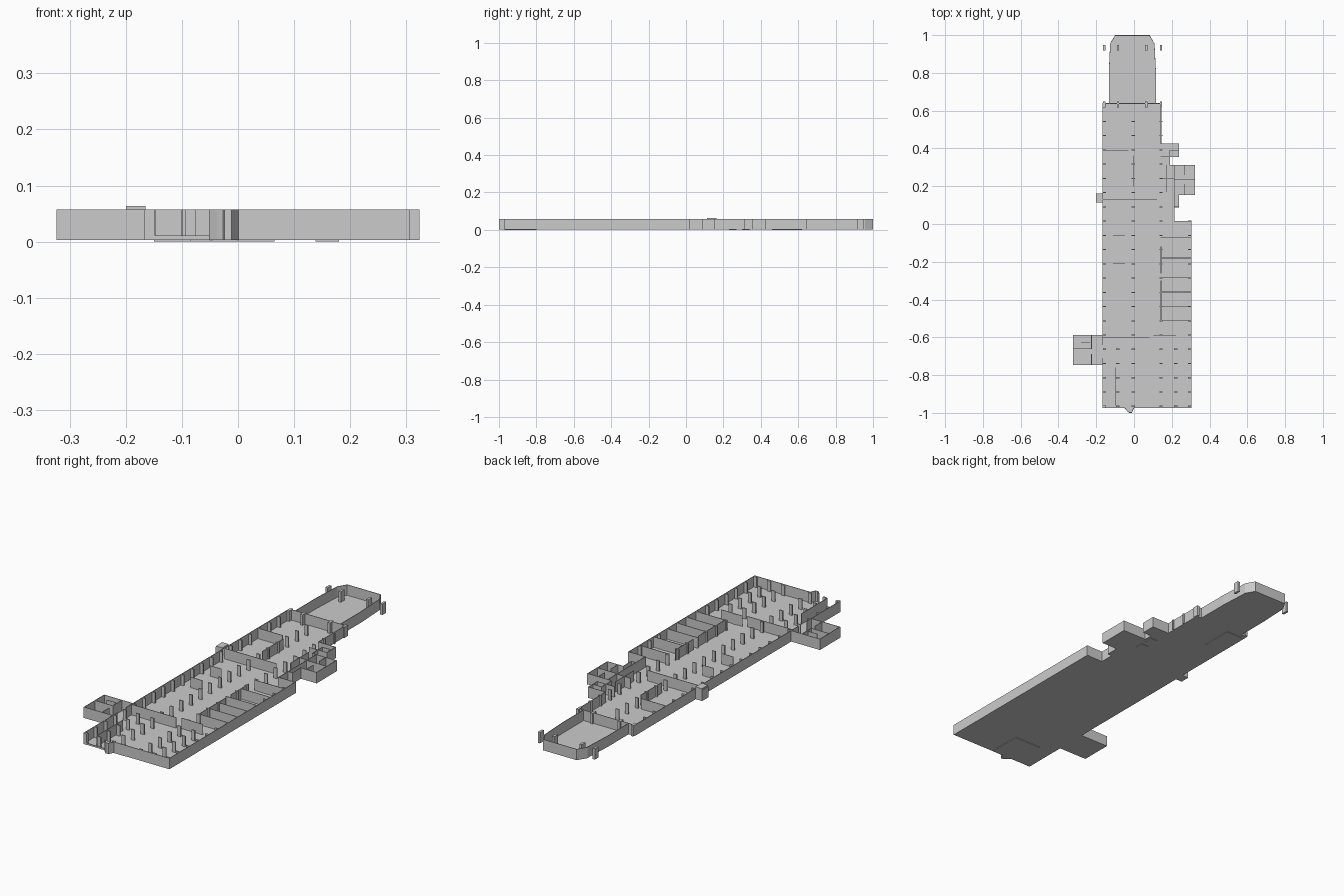
import bpy, bmesh
from mathutils import Vector

FLOOR, TOP, T = 0.003, 0.057, 0.003   # floor underside, wall top, wall thickness


def finish(name, bm):
    bmesh.ops.recalc_face_normals(bm, faces=bm.faces)
    me = bpy.data.meshes.new(name)
    bm.to_mesh(me)
    bm.free()
    ob = bpy.data.objects.new(name, me)
    bpy.context.collection.objects.link(ob)
    return ob


def prism(bm, pts, z0, z1):
    lo = [bm.verts.new((x, y, z0)) for x, y in pts]
    hi = [bm.verts.new((x, y, z1)) for x, y in pts]
    bm.faces.new(lo[::-1])
    bm.faces.new(hi)
    n = len(pts)
    for i in range(n):
        j = (i + 1) % n
        bm.faces.new((lo[i], lo[j], hi[j], hi[i]))


def rect(x0, y0, x1, y1):
    return [(x0, y0), (x1, y0), (x1, y1), (x0, y1)]


def wall_run(bm, pts, z0=FLOOR, z1=TOP):
    # thin upright panels following a path
    for a, b in zip(pts, pts[1:]):
        a, b = Vector(a), Vector(b)
        d = (b - a).normalized() * T / 2
        n = Vector((-d.y, d.x))
        a, b = a - d, b + d
        prism(bm, [a - n, b - n, b + n, a + n], z0, z1)


def walls(name, runs, z1=TOP):
    bm = bmesh.new()
    for r in runs:
        wall_run(bm, r, z1=z1)
    return finish(name, bm)


def blocks(name, items):
    bm = bmesh.new()
    for r, z0, z1 in items:
        prism(bm, rect(*r), z0, z1)
    return finish(name, bm)


# Floor outline, counter-clockwise from the open front left corner
L, M, R, P = -0.165, 0.143, 0.304, 0.322
outline = [(L, -0.972), (-0.05, -0.972), (-0.035, -0.99), (-0.025, -0.998),
           (-0.012, -0.998), (0.0, -0.972), (R, -0.972), (R, 0.015),
           (0.212, 0.015), (0.212, 0.09), (0.236, 0.09), (0.236, 0.155),
           (P, 0.155), (P, 0.31), (0.19, 0.31), (0.19, 0.355),
           (0.238, 0.355), (0.238, 0.425), (M, 0.425), (M, 0.638),
           (0.115, 0.638), (0.115, 0.8), (0.107, 0.955), (0.082, 0.998),
           (-0.1, 0.998), (-0.125, 0.955), (-0.132, 0.8), (-0.132, 0.638),
           (L, 0.638), (L, 0.16), (-0.2, 0.16), (-0.2, 0.115), (L, 0.115),
           (L, -0.588), (-P, -0.588), (-P, -0.745), (L, -0.745)]
bm = bmesh.new()
prism(bm, outline, FLOOR, FLOOR + 0.002)
finish("floor_slab", bm)

# Outer walls, with an opening at the front left above a low sill
walls("outer_walls", [outline[1:] + [outline[0]]])
walls("front_sill", [[(L, -0.972), (-0.05, -0.972)]], z1=0.011)
blocks("front_corner_pier", [((L, -0.975, -0.148, -0.969), FLOOR, TOP)])
blocks("side_shaft_cap", [((-0.2, 0.113, L, 0.162), 0.055, 0.064)])

# Partitions across the main hall
walls("hall_cross_walls", [
    [(L, -0.6), (0.08, -0.6)], [(0.105, -0.59), (0.22, -0.59)],
    [(L, 0.128), (0.12, 0.128)], [(L, 0.638), (M, 0.638)],
    [(L, 0.39), (-0.03, 0.39)], [(-0.11, -0.21), (-0.05, -0.21)],
    [(-0.11, -0.06), (-0.05, -0.06)], [(-0.132, 0.638), (0.115, 0.638)]])
walls("hall_long_walls", [
    [(-0.005, 0.2), (-0.005, 0.36)], [(-0.1, -0.96), (-0.1, -0.76)],
    [(L, -0.745), (L, -0.71)], [(L, -0.64), (L, -0.588)]])

# Row of rooms on the right side
rooms = [(-0.51, M), (-0.435, M), (-0.36, M), (-0.285, M), (-0.18, M), (-0.07, M)]
walls("right_room_walls", [[(x, y), (R, y)] for y, x in rooms]
      + [[(M, -0.51), (M, -0.3)], [(M, -0.26), (M, -0.12)]])

# Small rooms in the side wings
walls("left_wing_rooms", [
    [(-P, -0.66), (-0.225, -0.66), (-0.225, -0.588)],
    [(-0.28, -0.625), (-0.235, -0.625)], [(-0.225, -0.69), (-0.225, -0.745)]])
walls("right_wing_rooms", [
    [(0.212, 0.09), (0.212, 0.31)], [(0.212, 0.235), (P, 0.235)],
    [(0.265, 0.155), (0.265, 0.21)], [(0.265, 0.26), (0.265, 0.31)],
    [(0.17, 0.17), (0.17, 0.31)], [(0.15, 0.24), (0.212, 0.24)],
    [(0.19, 0.355), (0.19, 0.39), (0.238, 0.39)], [(M, 0.355), (0.19, 0.355)]])

# Regular grid of columns: side rows stand against the walls
step = 0.0754
posts = []
for i in range(21):
    y = -0.965 + i * step
    xs = [L + 0.009, -0.005]
    xs.append(M)
    if y < 0.02:
        xs.append(R - 0.009)
    if y < -0.62:
        xs.append(-0.085)
        xs.append(0.22)
    for x in xs:
        posts.append(((x - 0.009, y - 0.003, x + 0.009, y + 0.003), FLOOR, TOP))
blocks("columns", posts)

# Heavy piers around the narrow rear bay
blocks("rear_piers", [((x - 0.006, y - 0.015, x + 0.006, y + 0.015), FLOOR, TOP)
                      for y in (0.933, 0.633) for x in (-0.158, -0.085, 0.065, 0.143)])

# Shallow plates beneath the floor
blocks("underside_plates", [(r, 0.0, FLOOR + 0.001) for r in (
    (-0.085, -0.97, 0.065, -0.8), (0.138, 0.23, 0.18, 0.27),
    (0.138, 0.3, 0.18, 0.34), (-0.15, 0.46, -0.06, 0.62))])
